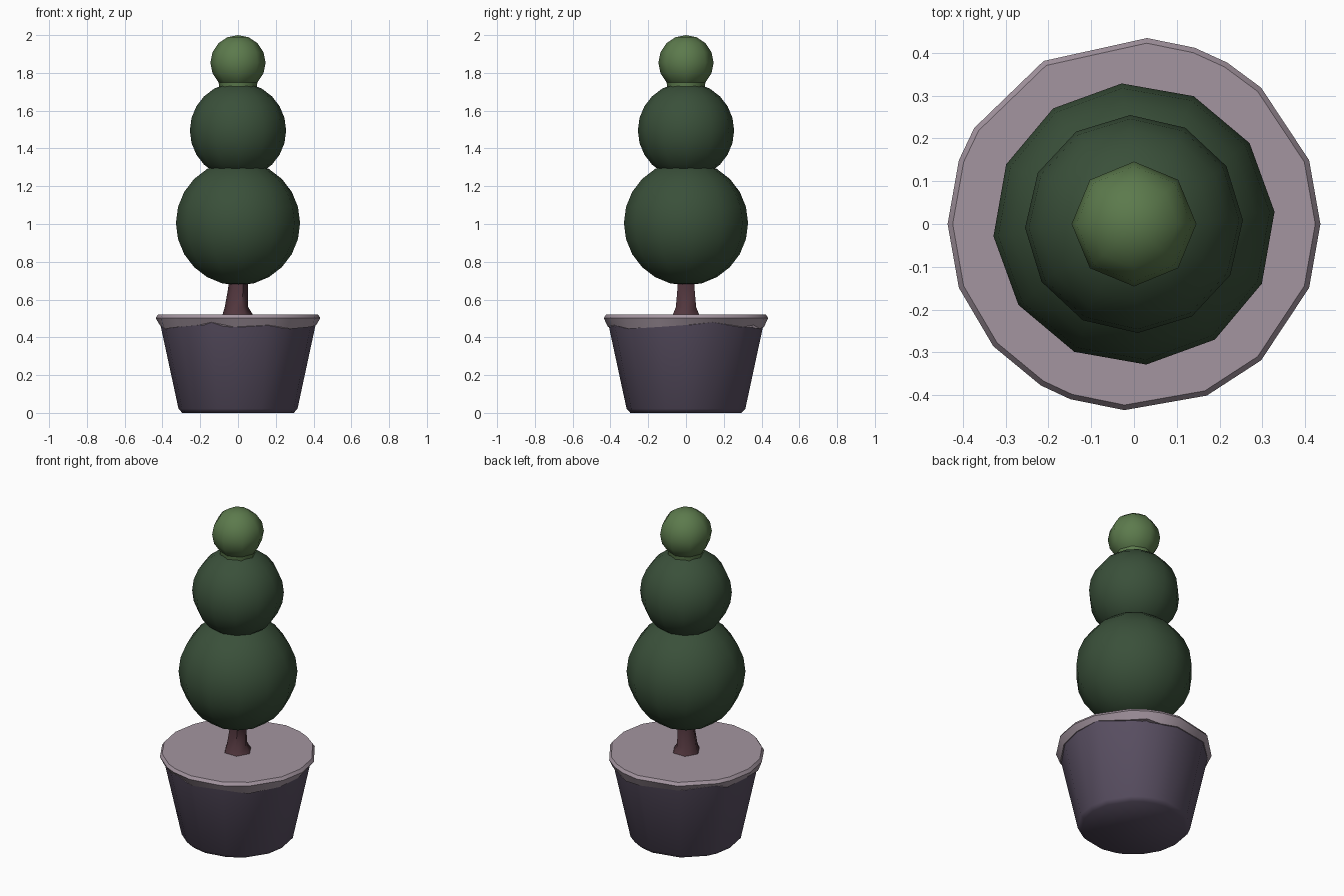
import bpy, math
from math import sin, cos, pi, radians

cube = bpy.data.objects.get("Cube")
if cube:
    bpy.data.objects.remove(cube, do_unlink=True)


def material(name, rgb):
    m = bpy.data.materials.new(name)
    m.use_nodes = True
    m.diffuse_color = (*rgb, 1)
    bsdf = m.node_tree.nodes["Principled BSDF"]
    bsdf.inputs["Base Color"].default_value = (*rgb, 1)
    bsdf.inputs["Roughness"].default_value = 0.9
    return m


DARK_GREEN = material("dark green", (0.042, 0.08, 0.042))
LIGHT_GREEN = material("light green", (0.107, 0.195, 0.073))
PURPLE = material("dusky purple", (0.10, 0.078, 0.122))
PALE = material("pale mauve", (0.37, 0.30, 0.35))
BROWN = material("red brown", (0.085, 0.038, 0.048))


def finish(obj, mat, angle):
    obj.data.materials.append(mat)
    bpy.ops.object.select_all(action="DESELECT")
    obj.select_set(True)
    bpy.context.view_layer.objects.active = obj
    bpy.ops.object.shade_smooth_by_angle(angle=radians(angle))
    return obj


def loft(name, rings, mat, angle):
    """Skin a stack of equal-length rings, bottom to top, and cap both ends."""
    n = len(rings[0])
    verts = [v for ring in rings for v in ring]
    faces = [(k * n + i, k * n + (i + 1) % n, (k + 1) * n + (i + 1) % n, (k + 1) * n + i)
             for k in range(len(rings) - 1) for i in range(n)]
    faces += [tuple(reversed(range(n))), tuple(range(len(verts) - n, len(verts)))]
    mesh = bpy.data.meshes.new(name)
    mesh.from_pydata(verts, [], faces)
    obj = bpy.data.objects.new(name, mesh)
    bpy.context.collection.objects.link(obj)
    return finish(obj, mat, angle)


def ball(name, radius, z, sides, rings, turn, mat):
    bpy.ops.mesh.primitive_uv_sphere_add(segments=sides, ring_count=rings, radius=radius,
                                         location=(0, 0, z), rotation=(0, 0, radians(turn)))
    obj = bpy.context.object
    obj.name = name
    return finish(obj, mat, 80)


# Uneven hand-cut outline shared by the pot and its rim
ANGLES = [0, 20, 47, 60, 71, 86, 119, 149, 160, 180, 200, 221, 240, 250, 267, 293, 313, 340]


def outline(r, z):
    return [(r * cos(radians(a)), r * sin(radians(a)), z) for a in ANGLES]


# Pot
loft("pot", [outline(0.295, 0), outline(0.315, 0.022), outline(0.418, 0.5)], PURPLE, 55)

# Rim and soil, with a ragged lower edge
DROPS = [0.05, 0.035, 0.06, 0.05, 0.07, 0.06]
ragged = [(x, y, z - DROPS[i % len(DROPS)]) for i, (x, y, z) in enumerate(outline(0.414, 0.515))]
loft("pot_rim", [ragged, outline(0.436, 0.502), outline(0.424, 0.52)], PALE, 50)

# Leaning trunk with a flared foot
PATH = [(0.0, 0.085, 0.51), (-0.008, 0.062, 0.56), (0.0, 0.052, 0.66), (0.005, 0.05, 0.8)]
loft("trunk", [[(x + r * cos(i * pi / 3), r * sin(i * pi / 3), z) for i in range(6)]
               for x, r, z in PATH], BROWN, 60)

# Clipped foliage
ball("lower_foliage", 0.33, 1.005, 12, 12, 5, DARK_GREEN)
ball("middle_foliage", 0.255, 1.495, 12, 12, 2, DARK_GREEN)
ball("top_foliage", 0.146, 1.854, 8, 8, 0, LIGHT_GREEN)

# Collar joining the top ball to the foliage below
loft("top_collar", [[(r * cos(i * pi / 4), r * sin(i * pi / 4), z) for i in range(8)]
                    for r, z in ((0.097, 1.7), (0.103, 1.755))], LIGHT_GREEN, 60)
